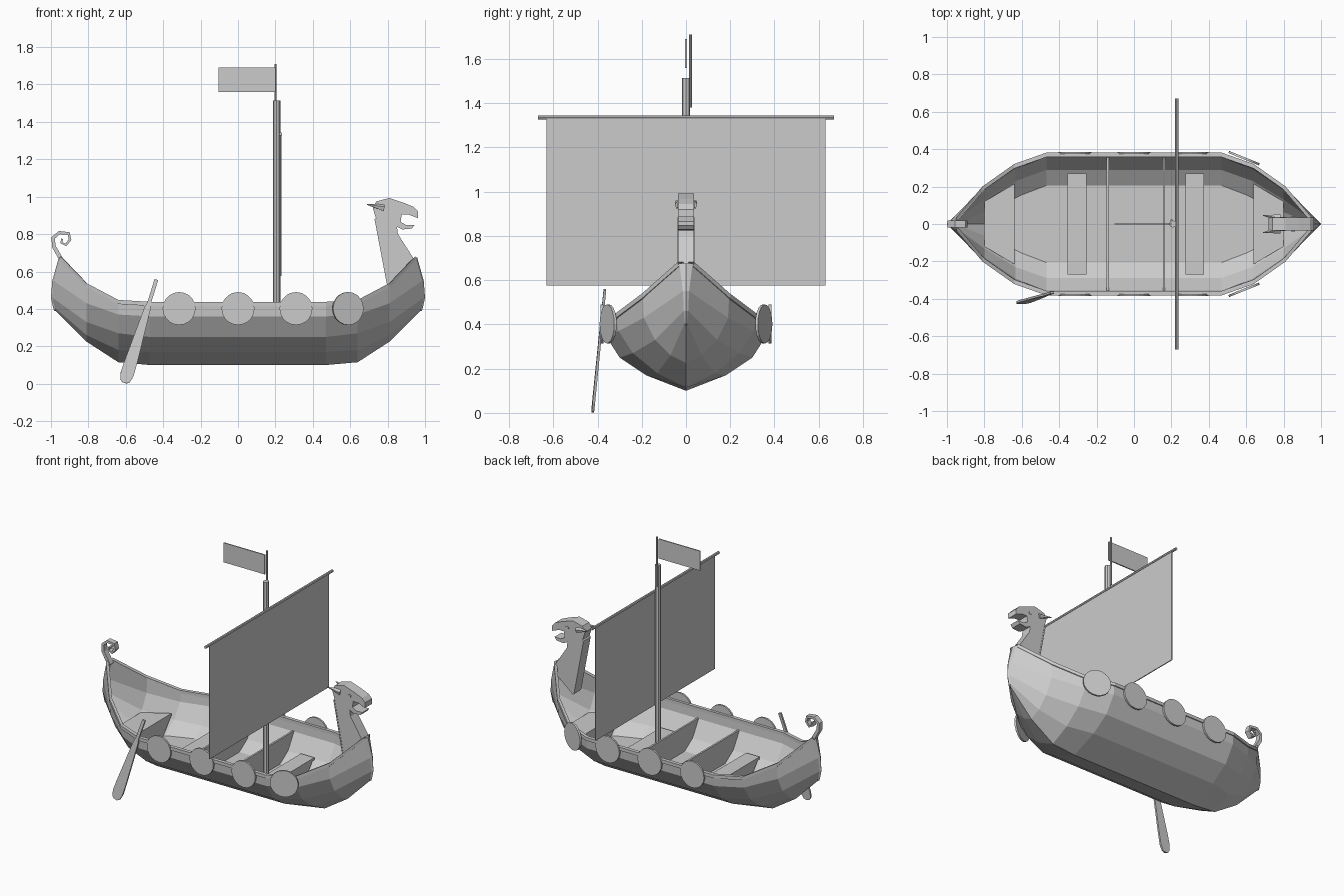
import bpy, bmesh, math
from mathutils import Vector, Matrix

cube = bpy.data.objects.get("Cube")
if cube:
    bpy.data.objects.remove(cube)

grey = bpy.data.materials.new("plain grey")
grey.use_nodes = True
shade = (0.6, 0.6, 0.6, 1)
grey.diffuse_color = shade
grey.node_tree.nodes["Principled BSDF"].inputs["Base Color"].default_value = shade


def finish(name, bm, recalc=True):
    if recalc:
        bmesh.ops.recalc_face_normals(bm, faces=bm.faces)
    mesh = bpy.data.meshes.new(name)
    bm.to_mesh(mesh)
    bm.free()
    obj = bpy.data.objects.new(name, mesh)
    mesh.materials.append(grey)
    bpy.context.collection.objects.link(obj)
    return obj


def prism(name, outline, axis, lo, hi):
    """Extrude a flat outline along the named axis, from lo to hi."""
    place = {"x": lambda a, b, d: (d, a, b),
             "y": lambda a, b, d: (a, d, b),
             "z": lambda a, b, d: (a, b, d)}[axis]
    bm = bmesh.new()
    ends = [[bm.verts.new(place(a, b, d)) for a, b in outline] for d in (lo, hi)]
    bm.faces.new(ends[0])
    bm.faces.new(ends[1])
    n = len(outline)
    for i in range(n):
        j = (i + 1) % n
        bm.faces.new((ends[0][i], ends[0][j], ends[1][j], ends[1][i]))
    return finish(name, bm)


def rod(name, start, end, r1, r2=None, sides=8):
    start, end = Vector(start), Vector(end)
    line = end - start
    turn = line.to_track_quat("Z", "Y").to_matrix().to_4x4()
    bm = bmesh.new()
    bmesh.ops.create_cone(bm, cap_ends=True, segments=sides, radius1=r1,
                          radius2=r1 if r2 is None else r2, depth=line.length,
                          matrix=Matrix.Translation((start + end) / 2) @ turn)
    return finish(name, bm)


def quarter_loft(name, rows):
    """Skin rows of points on one quarter, then mirror to all four."""
    bm = bmesh.new()
    grid = [[bm.verts.new(p) for p in row] for row in rows]
    for a, b in zip(grid, grid[1:]):
        for i in range(len(a) - 1):
            bm.faces.new((a[i], a[i + 1], b[i + 1], b[i]))
    obj = finish(name, bm, recalc=False)
    mirror = obj.modifiers.new("mirror", "MIRROR")
    mirror.use_axis = (True, True, False)
    return obj


def box(name, x0, x1, half, z0, z1):
    return prism(name, [(x0, -half), (x1, -half), (x1, half), (x0, half)], "z", z0, z1)


# Hull: five lines from rim to keel
stations = (0, .47, .64, .81)
lines = [
    ([(.375, .43), (.375, .43), (.315, .44), (.195, .53)], (.95, .03, .675)),
    ([(.37, .36), (.37, .36), (.305, .37), (.19, .43)], (.985, .014, .55)),
    ([(.3, .25), (.3, .25), (.24, .27), (.14, .33)], (.992, .01, .46)),
    ([(.18, .17), (.18, .17), (.13, .18), (.07, .26)], (.98, .006, .405)),
    ([(0, .1), (0, .1), (0, .115), (0, .225)], (.975, 0, .39)),
]
rows = []
for pairs, tip in lines:
    row = [(x, y, z) for x, (y, z) in zip(stations, pairs)]
    rows.append(row + [tip, (tip[0] + .008, 0, tip[2])])
hull = quarter_loft("hull", rows)
shell = hull.modifiers.new("thickness", "SOLIDIFY")
shell.thickness = .015
shell.offset = -1

# Rail along the rim
offsets = [(.006, .008), (.006, -.014), (-.018, -.014), (-.018, .008), (.006, .008)]
quarter_loft("rim_rail", [[(x, max(0, y + dy), z + dz) for x, y, z in rows[0][:5]]
                          for dy, dz in offsets])

# Inside: floor, benches, bulkheads and end platforms
half_floor = [(.64, .14), (.47, .21), (-.47, .21), (-.64, .14)]
prism("floor", half_floor + [(x, -y) for x, y in reversed(half_floor)], "z", .195, .205)
for name, x in (("rear_bench", -.305), ("front_bench", .325)):
    box(name, x - .05, x + .05, .27, .265, .28)
    prism(name + "_support", [(-.25, .265), (-.2, .2), (.2, .2), (.25, .265)],
          "x", x - .05, x + .05)
for name, x in (("rear_bulkhead", -.14), ("front_bulkhead", .16)):
    prism(name, [(-.355, .37), (-.29, .26), (-.18, .185), (.18, .185),
                 (.29, .26), (.355, .37)], "x", x - .006, x + .006)
for name, s in (("stern_platform", -1), ("bow_platform", 1)):
    prism(name, [(s * .64, -.215), (s * .8, -.12), (s * .8, .12), (s * .64, .215)],
          "z", .31, .325)
    prism(name + "_wall", [(-.215, .315), (-.12, .2), (.12, .2), (.215, .315)],
          "x", s * .64, s * .65)

# Mast, yard, sail and flag
rod("mast", (.207, 0, .14), (.207, 0, 1.515), .019)
rod("yard", (.228, -.67, 1.335), (.228, .67, 1.335), .009)
prism("sail", [(-.63, .575), (.63, .575), (.63, 1.335), (-.63, 1.335)], "x", .226, .232)
rod("flag_pole", (.2, .02, 1.38), (.2, .02, 1.71), .006)
prism("flag", [(-.105, 1.56), (.2, 1.56), (.2, 1.69), (-.105, 1.69)], "y", -.004, .004)

# Shields on both sides, the foremost turned with the hull
for side, label in ((-1, "right"), (1, "left")):
    for i, (x, y, turn) in enumerate([(-.315, .38, 0), (0, .38, 0),
                                      (.31, .38, 0), (.588, .352, 22)]):
        a = math.radians(turn)
        out = Vector((math.sin(a), side * math.cos(a), 0)) * .006
        mid = Vector((x, side * y, .402))
        rod(f"{label}_shield_{i + 1}", mid - out, mid + out, .088, sides=20)

# Carved head on a neck
prism("figurehead", [
    (.81, .5), (.93, .6), (.945, .66), (.9, .73), (.855, .8), (.85, .84),
    (.88, .825), (.93, .83), (.945, .85), (.9, .848), (.87, .865), (.875, .905),
    (.91, .905), (.963, .885), (.963, .92), (.94, .945), (.885, .968), (.81, .993),
    (.74, .975), (.72, .94), (.738, .885)], "y", -.036, .036)
prism("neck_back_strip", [(.81, .5), (.738, .885), (.73, .88), (.8, .51)], "y", -.038, .038)
for side, label in ((-1, "right"), (1, "left")):
    rod(label + "_ear", (.78, side * .032, .94), (.69, side * .046, .958), .02, .002, 5)
    rod(label + "_eye", (.85, side * .034, .935), (.85, side * .041, .935), .012, sides=6)

# Curled stern tail
path = [Vector(p) for p in [(-.94, .655), (-.985, .735), (-.988, .78), (-.955, .808),
                            (-.905, .803), (-.898, .77), (-.92, .742), (-.945, .755),
                            (-.94, .775)]]
near, far = [], []
for i, p in enumerate(path):
    d = (path[min(i + 1, len(path) - 1)] - path[max(i - 1, 0)]).normalized()
    n = Vector((-d.y, d.x)) * (.011 - .0007 * i)
    near.append(p + n)
    far.append(p - n)
prism("stern_curl", near + far[::-1], "y", -.018, .018)

# Steering oar on the right side
half_oar = [(0, .012), (.012, .027), (.05, .036), (.12, .034), (.42, .017),
            (.45, .01), (.58, .01)]
oar = prism("steering_oar", half_oar + [(s, -w) for s, w in reversed(half_oar)],
            "z", -.006, .006)
along = Vector((.17, .055, .55)).normalized()
flat = along.cross(Vector((0, 1, 0))).normalized()
basis = Matrix((along, flat, along.cross(flat))).transposed().to_4x4()
oar.matrix_world = Matrix.Translation((-.607, -.422, .005)) @ basis
